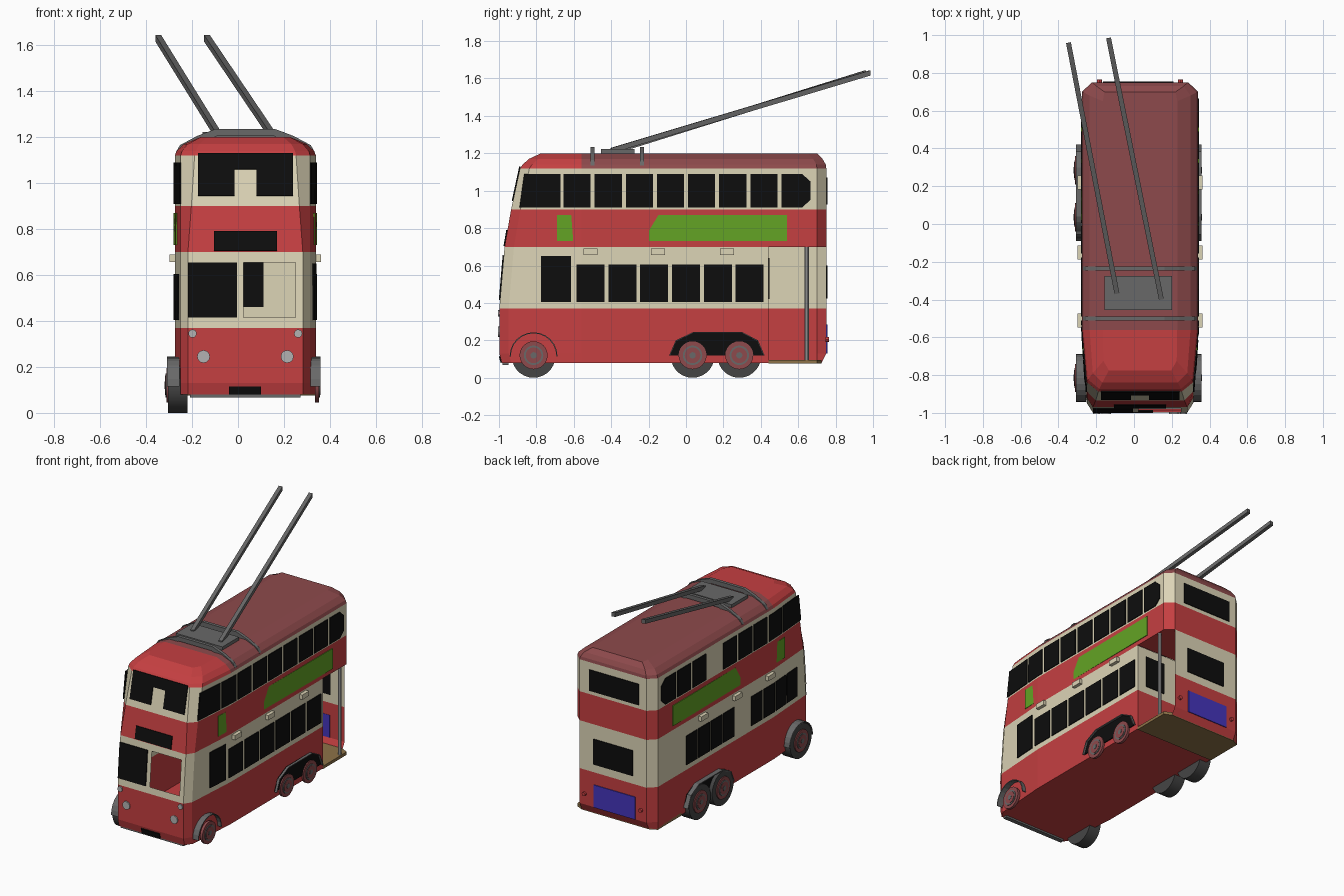
import bpy, bmesh, math
from mathutils import Vector

if "Cube" in bpy.data.objects:
    bpy.data.objects.remove(bpy.data.objects["Cube"])

CX = 0.032          # body centre line
HALF = 0.307        # body half width


def material(name, r, g, b):
    m = bpy.data.materials.new(name)
    m.diffuse_color = (r, g, b, 1)
    m.use_nodes = True
    m.node_tree.nodes["Principled BSDF"].inputs["Base Color"].default_value = m.diffuse_color
    return m


RED = material("body red", .56, .05, .053)
MAROON = material("roof maroon", .27, .068, .072)
CREAM = material("cream", .72, .66, .47)
BLACK = material("window black", .004, .004, .004)
GREEN = material("panel green", .127, .37, .018)
GREY = material("trim grey", .14, .14, .14)
TYRE = material("tyre dark grey", .06, .06, .06)
SILVER = material("silver", .45, .45, .45)
BLUE = material("plate blue", .06, .035, .5)
BROWN = material("platform brown", .27, .17, .065)


def mesh(name, verts, faces, *mats):
    me = bpy.data.meshes.new(name)
    me.from_pydata([tuple(v) for v in verts], [], faces)
    bm = bmesh.new()
    bm.from_mesh(me)
    bmesh.ops.recalc_face_normals(bm, faces=bm.faces)
    bm.to_mesh(me)
    bm.free()
    ob = bpy.data.objects.new(name, me)
    bpy.context.collection.objects.link(ob)
    for m in mats:
        me.materials.append(m)
    return ob


def box(name, x0, x1, y0, y1, z0, z1, mat):
    v = [(x, y, z) for x in (x0, x1) for y in (y0, y1) for z in (z0, z1)]
    f = [(0, 1, 3, 2), (4, 6, 7, 5), (0, 4, 5, 1), (2, 3, 7, 6), (0, 2, 6, 4), (1, 5, 7, 3)]
    return mesh(name, v, f, mat)


def cylinder(name, loc, r, depth, axis, mat, n=24):
    rot = {'X': (0, math.pi / 2, 0), 'Y': (math.pi / 2, 0, 0), 'Z': (0, 0, 0)}[axis]
    bpy.ops.mesh.primitive_cylinder_add(vertices=n, radius=r, depth=depth, location=loc, rotation=rot)
    ob = bpy.context.object
    ob.name = name
    ob.data.materials.append(mat)
    bpy.ops.object.shade_smooth_by_angle()
    return ob


def interp(table, z):
    for (z0, v0), (z1, v1) in zip(table, table[1:]):
        if z <= z1:
            return v0 + (v1 - v0) * (z - z0) / (z1 - z0)
    return table[-1][1]


FRONT = [(.08, -.985), (.13, -.998), (.37, -.998), (.70, -.97), (.90, -.935), (1.13, -.885), (1.15, -.88)]
NOSE = [(.08, .25), (.70, .25), (.90, .235), (1.13, .22)]


def front_y(z):
    return interp(FRONT, z)


def side_half(y, z):
    yn = front_y(z) + .05
    t = min(1, max(0, (y - yn) / (-.56 - yn)))
    return .282 + (HALF - .282) * t


# body shell: stacked outlines, hollow inside
def outline(z, side=0, front=0, back=0, rear=.75):
    yf = front_y(min(z, 1.13)) + front
    half = [(interp(NOSE, min(z, 1.13)) - side * .5, yf), (.282 - side * .8, yf + .05), (HALF - side, -.56),
            (HALF - side, .44), (HALF - side, .70 - back), (.255 - side * .6, rear - back)]
    return [(CX + x, y, z) for x, y in half] + [(CX - x, y, z) for x, y in reversed(half)]


rings = [outline(.08, rear=.725), outline(.13), outline(.37), outline(.70), outline(.90),
         outline(1.12), outline(1.14, .008, .012, .003), outline(1.17, .04, .045, .02),
         outline(1.20, .11, .11, .05)]
verts = [p for r in rings for p in r]
faces = []
for k in range(len(rings) - 1):
    for i in range(12):
        j = (i + 1) % 12
        q = (k * 12 + i, k * 12 + j, k * 12 + 12 + j, k * 12 + 12 + i)
        c = sum((Vector(verts[n]) for n in q), Vector()) / 4
        platform_gap = c.x > CX + .26 and c.y > .44 and c.z < .70
        cab_front = i == 11 and .37 < c.z < .70
        if not platform_gap and not cab_front:
            faces.append(q)
top = (len(rings) - 1) * 12
faces += [(top + i, top + i + 1, top + 10 - i, top + 11 - i) for i in range(5)]
# cab front with open windscreen
n = len(verts)
for x, z in [(.025, .415), (.25, .415), (.25, .655), (.025, .655)]:
    verts.append((x, front_y(z), z))
bl, br, tr, tl = 2 * 12 + 11, 2 * 12, 3 * 12, 3 * 12 + 11
faces += [(bl, br, n + 1, n), (br, tr, n + 2, n + 1), (tr, tl, n + 3, n + 2), (tl, bl, n, n + 3)]
body = mesh("body_shell", verts, faces, RED, CREAM, MAROON)
for p in body.data.polygons:
    c = p.center
    if .37 < c.z < .70 or .90 < c.z < 1.12:
        p.material_index = 1
    elif c.z > 1.12 and c.y > -.56:
        p.material_index = 2


# floors and bulkhead
def floor(name, pts, z, mat):
    mesh(name, [(x, y, z) for x, y in pts], [tuple(range(len(pts)))], mat)


base = [(x, y) for x, y, z in rings[0]]
floor("underside", base[:4] + base[8:], .08, RED)
slab = [(x, y) for x, y in base[3:9]]
mesh("rear_platform", [(x, y, z) for z in (.075, .095) for x, y in slab],
     [tuple(range(6)), tuple(range(6, 12))] + [(i, (i + 1) % 6, 6 + (i + 1) % 6, 6 + i) for i in range(6)], BROWN)
floor("platform_ceiling", [(x, y) for x, y, z in rings[3][3:9]], .702, RED)
box("bulkhead_lower", CX - .30, CX + .305, .43, .44, .08, .37, RED)
box("bulkhead_upper", CX - .30, CX + .305, .43, .44, .37, .70, CREAM)
box("front_skirt", CX - .24, CX + .24, -.98, -.95, .068, .085, GREY)


# thin plates laid on the walls
def plate(name, polys, mat, place):
    v, f = [], []
    for poly in polys:
        f.append(tuple(range(len(v), len(v) + len(poly))))
        v += [place(a, b) for a, b in poly]
    ob = mesh(name, v, f, mat)
    s = ob.modifiers.new("thickness", 'SOLIDIFY')
    s.thickness, s.offset = .007, 0
    return ob


def rect(a0, a1, b0, b1):
    return [(a0, b0), (a1, b0), (a1, b1), (a0, b1)]


def on_right(y, z):
    return (CX + side_half(y, z) + .002, y, z)


def on_left(y, z):
    return (CX - side_half(y, z) - .002, y, z)


def on_front(x, z):
    return (x, front_y(z) - .003, z)


def on_back(x, z):
    return (x, .752, z)


upper = [[(-.89, .91), (-.67, .91), (-.67, 1.09), (-.865, 1.09)]]
upper += [rect(-.655 + .1665 * i, -.51 + .1665 * i, .91, 1.09) for i in range(7)]
upper.append([(.51, .91), (.62, .91), (.665, .95), (.665, 1.05), (.62, 1.09), (.51, 1.09)])
lower_right = [rect(-.775, -.615, .405, .65)] + [rect(-.585 + .17 * i, -.435 + .17 * i, .405, .605) for i in range(6)]
lower_left = [rect(a + .135 * i, a + .135 * i + .12, .405, .605) for a in (-.84, -.13) for i in range(4)]
plate("upper_windows_right", upper, BLACK, on_right)
plate("upper_windows_left", upper[:5] + upper[6:], BLACK, on_left)
plate("lower_windows_right", lower_right, BLACK, on_right)
plate("lower_windows_left", lower_left, BLACK, on_left)
arch = [(-.09, .12), (-.055, .20), (.04, .245), (.30, .245), (.385, .20), (.42, .12)]
for tag, place in (("right", on_right), ("left", on_left)):
    plate("side_panel_" + tag, [rect(-.69, .54, .73, .87)], GREEN, place)
    plate("rear_wheel_arch_" + tag, [arch], BLACK, place)

plate("front_upper_window", [rect(-.175, -.015, .945, 1.13), rect(-.015, .08, 1.06, 1.13),
                             rect(.08, .24, .945, 1.13)], BLACK, on_front)
plate("front_sign", [rect(-.105, .17, .705, .79)], BLACK, on_front)
plate("front_lower_window", [rect(-.217, -.005, .415, .655)], BLACK, on_front)
plate("front_plate", [rect(-.04, .10, .08, .115)], BLACK, on_front)
plate("rear_windows", [rect(-.165, .21, .925, 1.07), rect(-.12, .18, .425, .60)], BLACK, on_back)
plate("rear_panel", [rect(-.14, .175, .13, .285)], BLUE, on_back)
plate("bulkhead_window_back", [rect(.12, .27, .42, .64)], BLACK, lambda x, z: (x, .442, z))
plate("bulkhead_window_front", [rect(-.10, .11, .46, .66)], BLACK, lambda x, z: (x, .428, z))

# lamps
for s in (-1, 1):
    cylinder("headlamp", (CX + s * .182, -1.0, .245), .028, .012, 'Y', SILVER, 12)
    cylinder("side_lamp", (CX + s * .23, -1.0, .345), .018, .012, 'Y', SILVER, 12)
    cylinder("tail_lamp", (CX + s * .215, .755, .205), .013, .02, 'Y', RED, 12)
    for y in (-.51, -.15, .22):
        x = CX + s * .317
        box("side_vent", x - .013, x + .013, y - .037, y + .037, .657, .69, CREAM)

# wheels: tyres on the left, hubs on both sides
for y in (-.815, .035, .285):
    cylinder("tyre", (-.263, y, .117), .117, .085, 'X', TYRE, 28)
    for s, x in ((1, .343), (-1, -.303)):
        cylinder("hub_rim", (x, y, .12), .075, .018, 'X', MAROON)
        cylinder("hub_ring", (x + s * .003, y, .12), .052, .02, 'X', GREY)
        cylinder("hub_centre", (x + s * .005, y, .12), .042, .02, 'X', MAROON)
        cylinder("hub_cap", (x + s * .007, y, .12), .017, .02, 'X', GREY, 12)


# mudguards
def mudguard(name, path, x0, x1):
    k = len(path)
    ob = mesh(name, [(x, y, z) for x in (x0, x1) for y, z in path],
              [(i, i + 1, k + i + 1, k + i) for i in range(k - 1)], GREY)
    ob.modifiers.new("thickness", 'SOLIDIFY').thickness = .006


arc = [(-.815 - .128 * math.cos(math.radians(a)), .115 + .128 * math.sin(math.radians(a)))
       for a in range(0, 181, 15)]
for tag, x0, x1 in (("right", .315, .358), ("left", -.308, -.255)):
    mudguard("front_mudguard_" + tag, arc, x0, x1)
    mudguard("rear_mudguard_" + tag, arch, x0, x1)

# platform grab pole
cylinder("grab_pole", (.325, .645, .395), .012, .61, 'Z', SILVER, 10)

# roof hoops
hoop = [(.302, 1.135), (.285, 1.165), (.21, 1.205), (.13, 1.235)]
hoop = hoop + [(-x, z) for x, z in reversed(hoop)]
for yc in (-.50, -.235):
    v = [(CX + x * s, y, z - d) for y in (yc - .011, yc + .011) for s, d in ((1, 0), (.95, .03)) for x, z in hoop]
    f = []
    for i in range(7):
        f += [(a + i, a + i + 1, b + i + 1, b + i) for a, b in ((0, 8), (8, 24), (24, 16), (16, 0))]
    f += [(0, 8, 24, 16), (7, 15, 31, 23)]
    mesh("roof_hoop", v, f, GREY)

# trolley base and poles
box("trolley_base", -.155, .20, -.455, -.275, 1.195, 1.222, GREY)
for a, b in (((-.09, -.37, 1.215), (-.347, .96, 1.63)), ((.145, -.40, 1.215), (-.135, .985, 1.63))):
    a, b = Vector(a), Vector(b)
    across = (b - a).cross(Vector((0, 0, 1))).normalized() * .013
    up = Vector((0, 0, .014))
    v = [p + across * s + up * t for p in (a, b) for s, t in ((-1, -1), (1, -1), (1, 1), (-1, 1))]
    mesh("trolley_pole", v, [(0, 1, 2, 3), (4, 7, 6, 5)] +
         [(i, (i + 1) % 4, 4 + (i + 1) % 4, 4 + i) for i in range(4)], GREY)
